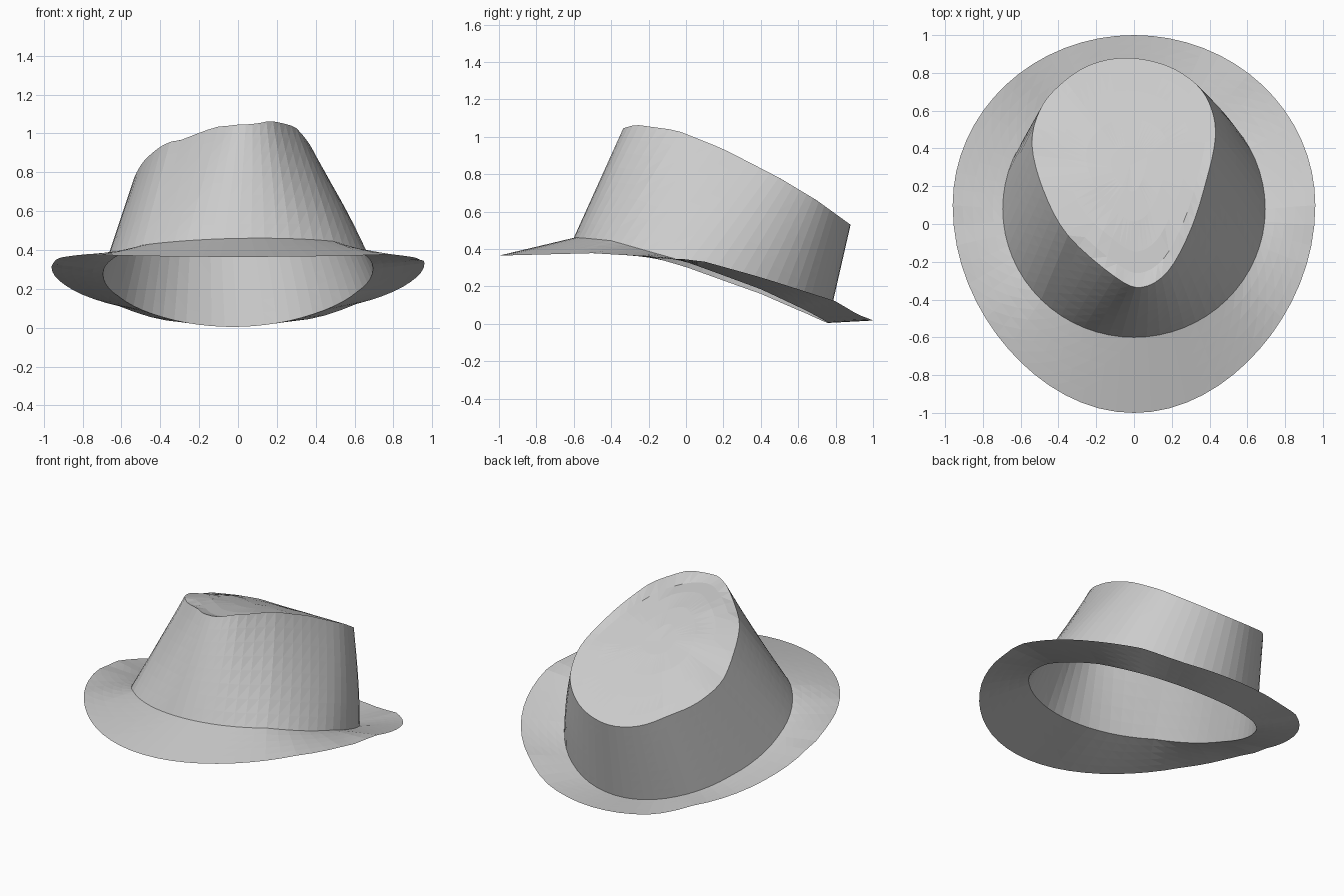
import bpy, math
from mathutils import Vector

if "Cube" in bpy.data.objects:
    bpy.data.objects.remove(bpy.data.objects["Cube"])

N = 64  # segments around the hat


def height(table, y):
    """Height z at a given y, read from a short curve."""
    if y <= table[0][0]:
        return table[0][1]
    for (a, za), (b, zb) in zip(table, table[1:]):
        if y <= b:
            return za + (zb - za) * (y - a) / (b - a)
    return table[-1][1]


def ring(fn):
    # starts at the front (-y), runs counter-clockwise
    return [Vector(fn(-math.pi / 2 + 2 * math.pi * i / N, i)) for i in range(N)]


def loft(name, rings, close_end=False):
    verts = [v for r in rings for v in r]
    faces = []
    for k in range(len(rings) - 1):
        for i in range(N):
            j = (i + 1) % N
            a, b, c, d = k * N + i, k * N + j, (k + 1) * N + j, (k + 1) * N + i
            faces += [(a, b, c), (a, c, d)]
    if close_end:
        verts.append(sum(rings[-1], Vector()) / N)
        base = (len(rings) - 1) * N
        faces += [(base + i, base + (i + 1) % N, len(verts) - 1) for i in range(N)]
    me = bpy.data.meshes.new(name)
    me.from_pydata([tuple(v) for v in verts], [], faces)
    ob = bpy.data.objects.new(name, me)
    bpy.context.collection.objects.link(ob)
    return ob


def blend(a, b, t, bulge=0.0):
    out = []
    for p, q in zip(a, b):
        v = p.lerp(q, t)
        v.x += bulge * math.sin(math.pi * t) * max(0, v.x)
        out.append(v)
    return out


# height curves along y
OUTER_Z = [(-1, .365), (-.5, .378), (-.2, .36), (.1, .323), (.4, .24), (.8, .115), (.92, .045), (1, .018)]
INNER_Z = [(-.6, .46), (-.4, .435), (-.2, .375), (0, .318), (.4, .173), (.65, .06), (.76, .005)]
RIM_Z = [(-.34, 1.045), (-.27, 1.065), (-.05, 1.035), (.2, .935), (.5, .78), (.7, .66), (.88, .53)]

# teardrop outline of the crown top, counter-clockwise from the front
TEAR = [(.04, -.335), (.18, -.25), (.3, -.03), (.38, .22), (.43, .45), (.41, .61),
        (.33, .74), (.17, .84), (-.04, .88), (-.24, .84), (-.40, .73), (-.5, .6),
        (-.54, .42), (-.48, .18), (-.35, -.06), (-.1, -.28)]


def outer(t, i):
    s = math.sin(t)
    k = 1 - (.02 * math.sin(2 * t) ** 2 if s < 0 else 0)
    x, y = .96 * k * math.cos(t), .1 + (1.1 * k if s < 0 else .9) * s
    return x, y, height(OUTER_Z, y) + (.01 * x if y > -.1 else 0)


def inner(t, i):
    x, y = .695 * math.cos(t), .08 + .68 * math.sin(t)
    return x, y, height(INNER_Z, y) + .02 * x


def tear(t, i):
    n = len(TEAR)
    u = i * n / N
    k, f = int(u), u - int(u)
    p0, p1, p2, p3 = (Vector(TEAR[(k + m) % n]) for m in (-1, 0, 1, 2))
    p = .5 * (2 * p1 + (p2 - p0) * f + (2 * p0 - 5 * p1 + 4 * p2 - p3) * f ** 2
              + (3 * p1 - p0 - 3 * p2 + p3) * f ** 3)
    # the left shoulder sits lower than the right one
    drop = .08 * max(0, min(1, -p.x / .3)) * max(0, min(1, (.75 - p.y) / .4))
    return p.x, p.y, height(RIM_Z, p.y) - drop


brim_edge, band, rim = ring(outer), ring(inner), ring(tear)


# crown top: follows the rim slope, dented near the front pinch
def cap_ring(scale):
    out = []
    for v in rim:
        x, y = -.02 + (v.x + .02) * scale, .3 + (v.y - .3) * scale
        dip = .045 * max(0, min(1, (.45 - y) / .5)) * min(1, (1 - scale) / .12)
        rim_drop = (height(RIM_Z, v.y) - v.z) * max(0, scale - .3) / .7
        out.append(Vector((x, y, height(RIM_Z, y) - max(dip, rim_drop))))
    return out


loft("brim", [blend(brim_edge, band, k / 5) for k in range(6)])
loft("crown_wall", [blend(band, rim, k / 8, .02) for k in range(9)])
loft("crown_top", [rim] + [cap_ring(s) for s in (.88, .7, .45, .2)], True)
